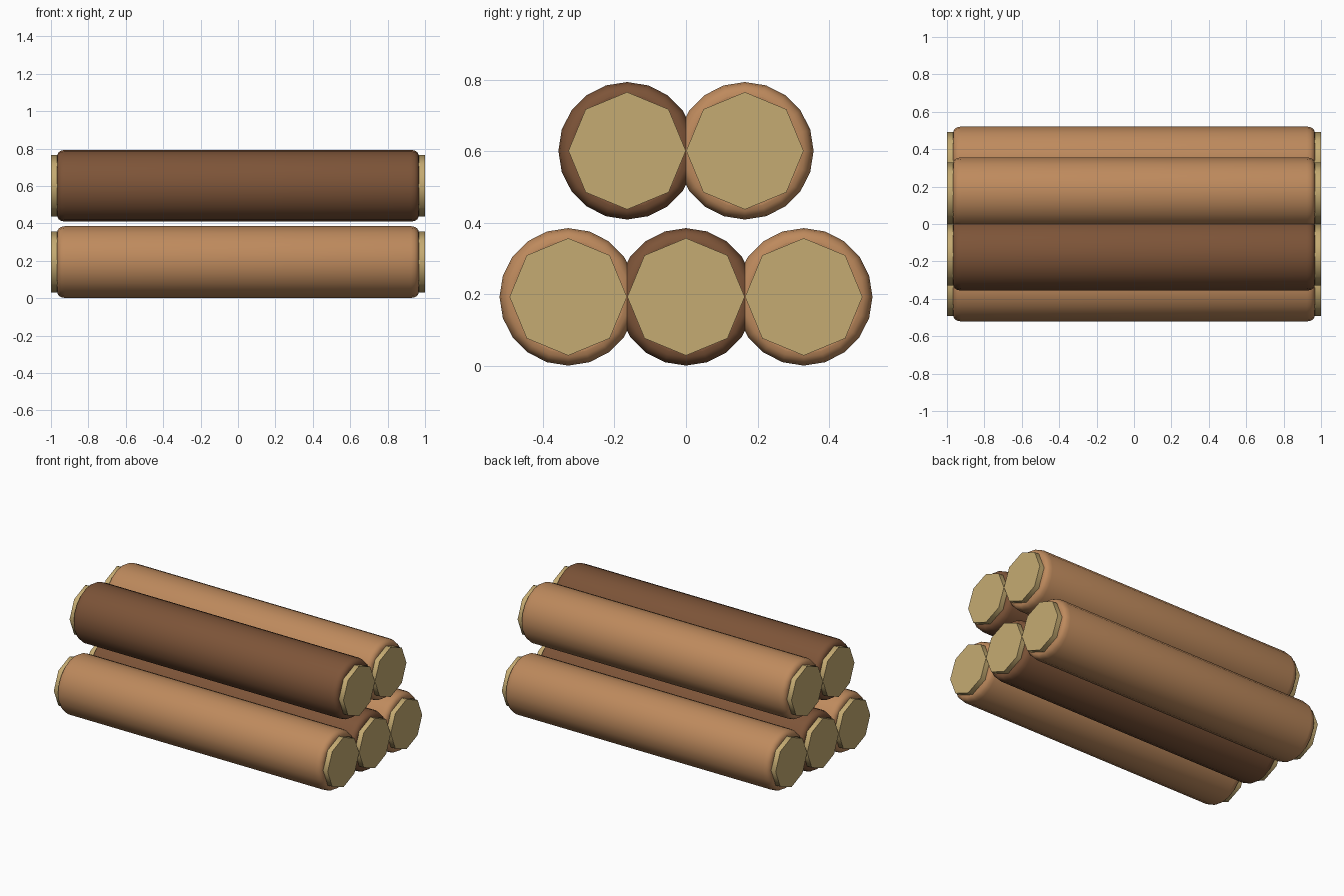
import bpy, bmesh, math

if "Cube" in bpy.data.objects:
    bpy.data.objects.remove(bpy.data.objects["Cube"])


def material(name, srgb):
    m = bpy.data.materials.new(name)
    lin = [((c / 255 + 0.055) / 1.055) ** 2.4 for c in srgb]
    m.diffuse_color = (*lin, 1.0)
    m.use_nodes = True
    m.node_tree.nodes["Principled BSDF"].inputs["Base Color"].default_value = m.diffuse_color
    return m


LIGHT = material("light_bark", (190, 138, 93))
DARK = material("dark_bark", (125, 84, 56))
WOOD = material("cut_wood", (197, 171, 114))


def lathe_x(name, profile, sides, y, z, mat):
    """Closed solid turned about the x axis from (x, radius) pairs."""
    bm = bmesh.new()
    rings = []
    for x, r in profile:
        rings.append([bm.verts.new((x, r * math.cos(2 * math.pi * i / sides),
                                    r * math.sin(2 * math.pi * i / sides)))
                      for i in range(sides)])
    for a, b in zip(rings, rings[1:]):
        for i in range(sides):
            j = (i + 1) % sides
            bm.faces.new((a[i], a[j], b[j], b[i])).smooth = True
    # flat end caps with sharp rims
    for ring in (rings[0], rings[-1]):
        bm.faces.new(ring).smooth = False
        for i in range(sides):
            bm.edges.get((ring[i], ring[(i + 1) % sides])).smooth = False
    bmesh.ops.recalc_face_normals(bm, faces=bm.faces)
    me = bpy.data.meshes.new(name)
    bm.to_mesh(me)
    bm.free()
    me.materials.append(mat)
    ob = bpy.data.objects.new(name, me)
    ob.location = (0, y, z)
    bpy.context.collection.objects.link(ob)
    return ob


# Bark: long cylinder with rounded shoulders
half = [(0.967, 0.158), (0.965, 0.169), (0.958, 0.180), (0.945, 0.188), (0.925, 0.192)]
bark_profile = [(-x, r) for x, r in half] + half[::-1]
# Wood core: octagon poking out of both ends
core_profile = [(-1.0, 0.164), (1.0, 0.164)]

# Three logs below, two stacked on top
logs = [
    ("bottom_front", -0.329, 0.193, LIGHT),
    ("bottom_middle", 0.0, 0.193, DARK),
    ("bottom_back", 0.329, 0.193, LIGHT),
    ("top_front", -0.1645, 0.601, DARK),
    ("top_back", 0.1645, 0.601, LIGHT),
]
for name, y, z, bark in logs:
    lathe_x(name + "_log_bark", bark_profile, 20, y, z, bark)
    lathe_x(name + "_log_core", core_profile, 8, y, z, WOOD)
